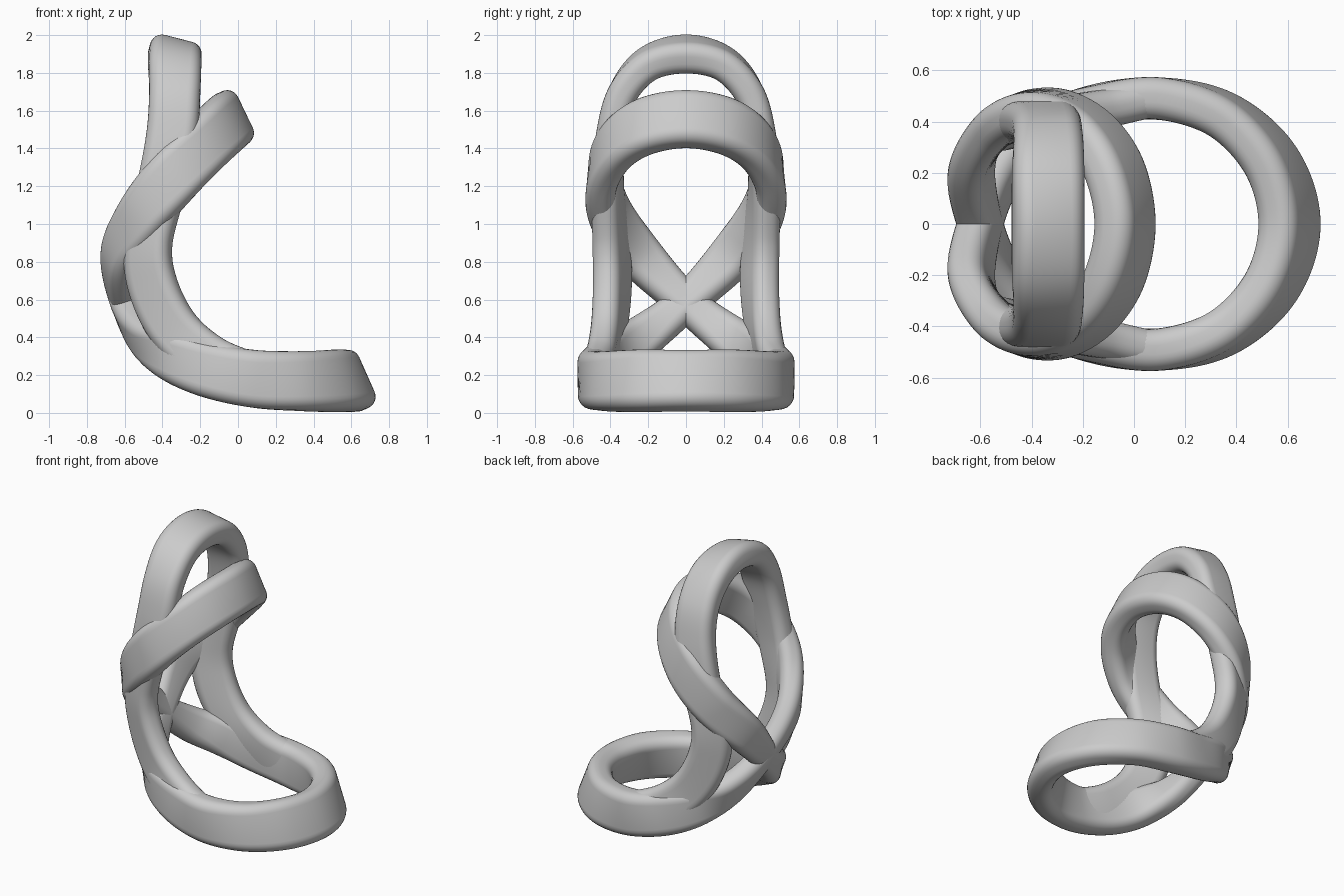
import bpy, bmesh, math
from mathutils import Vector

cube = bpy.data.objects.get("Cube")
if cube:
    bpy.data.objects.remove(cube)

grey = bpy.data.materials.new("plain grey")
grey.use_nodes = True
colour = (0.6, 0.6, 0.6, 1)
grey.diffuse_color = colour
grey.node_tree.nodes["Principled BSDF"].inputs["Base Color"].default_value = colour


def section(width, thick, radius, steps=6):
    """Rounded rectangle: (across the band, through the band)."""
    r = min(radius, thick * 0.48, width * 0.48)
    pts = []
    for q, (sx, sy) in enumerate([(1, 1), (-1, 1), (-1, -1), (1, -1)]):
        for i in range(steps + 1):
            a = (q + i / steps) * math.pi / 2
            pts.append((sx * (width / 2 - r) + r * math.cos(a),
                        sy * (thick / 2 - r) + r * math.sin(a)))
    return pts


def blend(a, b, c, d, t):
    """Smooth curve from b to c."""
    return 0.5 * (2 * b + (c - a) * t + (2 * a - 5 * b + 4 * c - d) * t * t
                  + (3 * b - a - 3 * c + d) * t ** 3)


def mirrored(key):
    p, n, size = key
    return ((p[0], -p[1], p[2]), (n[0], -n[1], n[2]), size)


def sweep(name, keys, closed, steps=12):
    """Sweep the rounded band along keys of (position, outward, (width, thickness))."""
    rows = [Vector((*p, *n, *s)) for p, n, s in keys]
    count = len(rows)
    at = (lambda i: rows[i % count]) if closed else (lambda i: rows[max(0, min(count - 1, i))])
    samples = [blend(at(i - 1), at(i), at(i + 1), at(i + 2), k / steps)
               for i in range(count if closed else count - 1) for k in range(steps)]
    if not closed:
        samples.append(rows[-1])
    bm = bmesh.new()
    loops, last = [], len(samples) - 1
    for i, s in enumerate(samples):
        after = samples[(i + 1) % len(samples)] if closed else samples[min(i + 1, last)]
        before = samples[i - 1] if closed else samples[max(i - 1, 0)]
        tangent = (Vector(after[:3]) - Vector(before[:3])).normalized()
        out = Vector(s[3:6])
        out = (out - tangent * out.dot(tangent)).normalized()
        side = tangent.cross(out)
        centre = Vector(s[:3])
        loops.append([bm.verts.new(centre + side * u + out * v)
                      for u, v in section(s[6], s[7], 0.065)])
    for i in range(len(loops) if closed else last):
        a, b = loops[i], loops[(i + 1) % len(loops)]
        for j in range(len(a)):
            k = (j + 1) % len(a)
            bm.faces.new((a[j], a[k], b[k], b[j]))
    if not closed:
        bm.faces.new(loops[0])
        bm.faces.new(loops[-1])
    bmesh.ops.recalc_face_normals(bm, faces=bm.faces)
    mesh = bpy.data.meshes.new(name)
    bm.to_mesh(mesh)
    bm.free()
    mesh.materials.append(grey)
    obj = bpy.data.objects.new(name, mesh)
    bpy.context.collection.objects.link(obj)
    bpy.ops.object.select_all(action='DESELECT')
    obj.select_set(True)
    bpy.context.view_layer.objects.active = obj
    bpy.ops.object.shade_smooth_by_angle(angle=math.radians(40))
    return obj


# Crossing band: upper front ring, back crossing, base ring
full = (0.30, 0.16)
wide = (0.33, 0.165)
upper = [
    ((-0.035, 0, 1.555), (0.9, 0, 0.43), (0.31, 0.165)),
    ((-0.08, 0.22, 1.515), (0.72, 0.55, 0.35), (0.31, 0.165)),
    ((-0.19, 0.375, 1.405), (0.35, 0.9, 0.15), full),
    ((-0.35, 0.442, 1.24), (-0.1, 1, 0), full),
    ((-0.51, 0.395, 1.04), (-0.5, 0.87, 0), (0.28, 0.16)),
    ((-0.63, 0.235, 0.82), (-0.9, 0.42, -0.1), (0.25, 0.15)),
]
crossing = [((-0.6, 0, 0.585), (-1, 0, -0.5), (0.195, 0.15))]
base = [
    ((-0.51, -0.22, 0.41), (-0.85, -0.5, -0.45), (0.23, 0.15)),
    ((-0.36, -0.38, 0.31), (-0.45, -0.9, -0.15), (0.27, 0.16)),
    ((-0.16, -0.46, 0.228), (-0.15, -1, 0), (0.29, 0.16)),
    ((0.09, -0.49, 0.18), (0.02, -1, 0), (0.305, 0.165)),
    ((0.345, -0.425, 0.168), (0.47, -0.86, 0.15), (0.315, 0.165)),
    ((0.535, -0.245, 0.17), (0.78, -0.5, 0.3), wide),
    ((0.607, 0, 0.17), (0.9, 0, 0.4), wide),
]
half = upper + crossing + base
sweep("crossing_band", half + [mirrored(k) for k in reversed(half[1:-1])], True)

# Arched band: top arch and side posts, sinking into the base ring
arch = [
    ((-0.335, 0, 1.9), (0.25, 0, 0.97), (0.28, 0.17)),
    ((-0.335, 0.2, 1.848), (0.15, 0.45, 0.87), (0.28, 0.165)),
    ((-0.335, 0.335, 1.69), (0, 0.83, 0.56), (0.27, 0.16)),
    ((-0.35, 0.395, 1.47), (-0.05, 0.96, 0.2), (0.27, 0.155)),
    ((-0.405, 0.415, 1.2), (-0.18, 0.98, 0), (0.26, 0.15)),
    ((-0.475, 0.395, 0.9), (-0.4, 0.91, 0), (0.26, 0.15)),
    ((-0.45, 0.39, 0.67), (-0.42, 0.9, 0), (0.27, 0.15)),
    ((-0.335, 0.41, 0.44), (-0.3, 0.95, 0), (0.27, 0.15)),
    ((-0.15, 0.45, 0.278), (-0.15, 1, 0.1), (0.27, 0.15)),
    ((0.07, 0.487, 0.187), (0.02, 1, 0), (0.27, 0.14)),
    ((0.24, 0.465, 0.175), (0.3, 0.95, 0), (0.22, 0.1)),
]
sweep("arched_band", list(reversed(arch)) + [mirrored(k) for k in arch[1:]], False)
